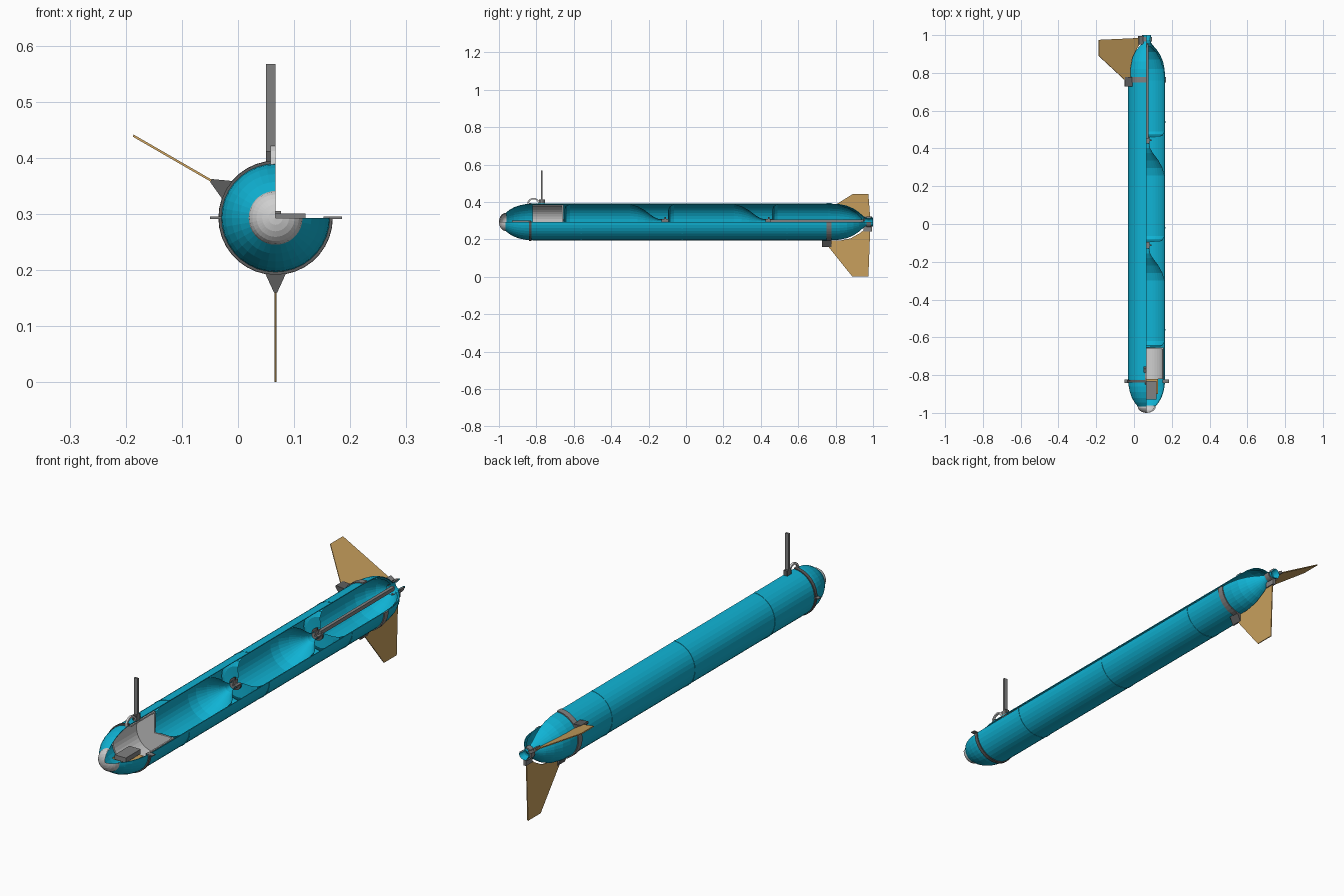
import bpy, bmesh, math
from mathutils import Vector

if "Cube" in bpy.data.objects:
    bpy.data.objects.remove(bpy.data.objects["Cube"])

CX, CZ = 0.067, 0.293          # hull axis, running along y
SEG = 27                       # sides over the 270 degrees left by the cutaway


def material(name, rgb):
    m = bpy.data.materials.new(name)
    m.diffuse_color = (*rgb, 1)
    m.use_nodes = True
    m.node_tree.nodes["Principled BSDF"].inputs["Base Color"].default_value = m.diffuse_color
    return m


TEAL = material("teal", (0.005, 0.45, 0.66))
LIGHT = material("light_grey", (0.62, 0.62, 0.62))
GREY = material("mid_grey", (0.22, 0.22, 0.22))
DARK = material("dark_grey", (0.11, 0.11, 0.11))
TAN = material("tan", (0.58, 0.35, 0.11))


def finish(name, bm, mat):
    bmesh.ops.remove_doubles(bm, verts=bm.verts, dist=1e-5)
    bmesh.ops.recalc_face_normals(bm, faces=bm.faces)
    me = bpy.data.meshes.new(name)
    bm.to_mesh(me)
    bm.free()
    me.materials.append(mat)
    ob = bpy.data.objects.new(name, me)
    bpy.context.collection.objects.link(ob)
    return ob


def revolve(name, profile, mat, start=90, end=360, seg=SEG, closed=False):
    """Sweep (y, r) points round the hull axis, leaving the cut quadrant open."""
    bm = bmesh.new()
    rings = []
    for i in range(seg + 1):
        a = math.radians(start + (end - start) * i / seg)
        rings.append([bm.verts.new((CX + r * math.cos(a), y, CZ + r * math.sin(a)))
                      for y, r in profile])
    n = len(profile)
    for p, q in zip(rings, rings[1:]):
        for j in range(n if closed else n - 1):
            k = (j + 1) % n
            bm.faces.new((p[j], p[k], q[k], q[j]))
    if closed:
        bm.faces.new(rings[0])
        bm.faces.new(rings[-1][::-1])
    return finish(name, bm, mat)


def box(name, lo, hi, mat):
    bm = bmesh.new()
    bmesh.ops.create_cube(bm, size=1)
    for v in bm.verts:
        v.co = [l + (c + 0.5) * (h - l) for l, h, c in zip(lo, hi, v.co)]
    return finish(name, bm, mat)


def band(name, y0, y1, r0, r1, mat):
    return revolve(name, [(y0, r0), (y1, r0), (y1, r1), (y0, r1)], mat, closed=True)


def radial_plate(name, outline, angle, thick, mat):
    """Flat plate from (y, r) outline standing out along a radial direction."""
    a = math.radians(angle)
    out = Vector((math.cos(a), 0, math.sin(a)))
    side = Vector((-math.sin(a), 0, math.cos(a))) * thick / 2
    bm = bmesh.new()
    base = [Vector((CX, y, CZ)) + out * r for y, r in outline]
    f = [bm.verts.new(p - side) for p in base]
    b = [bm.verts.new(p + side) for p in base]
    bm.faces.new(f)
    bm.faces.new(b[::-1])
    for i in range(len(f)):
        j = (i + 1) % len(f)
        bm.faces.new((f[i], b[i], b[j], f[j]))
    return finish(name, bm, mat)


def bracket(name, angle, y0, y1):
    """Wedge tapering from the clamp ring to the fin root."""
    a = math.radians(angle)
    out = Vector((math.cos(a), 0, math.sin(a)))
    side = Vector((-math.sin(a), 0, math.cos(a)))
    bm = bmesh.new()
    rows = []
    for y in (y0, y1):
        c = Vector((CX, y, CZ))
        rows.append([bm.verts.new(c + out * r + side * w)
                     for r, w in ((0.098, -0.019), (0.133, -0.003), (0.133, 0.003), (0.098, 0.019))])
    bm.faces.new(rows[0])
    bm.faces.new(rows[1][::-1])
    for i in range(4):
        j = (i + 1) % 4
        bm.faces.new((rows[0][i], rows[1][i], rows[1][j], rows[0][j]))
    return finish(name, bm, DARK)


# Outer hull shell, nose to tail tube
hull = [(-0.965, 0.048), (-0.945, 0.064), (-0.92, 0.078), (-0.89, 0.089), (-0.86, 0.095),
        (-0.82, 0.098), (-0.56, 0.098), (-0.02, 0.098), (0.54, 0.098), (0.77, 0.098),
        (0.82, 0.095), (0.86, 0.087), (0.895, 0.072), (0.925, 0.052), (0.945, 0.034),
        (0.957, 0.025), (0.975, 0.02), (1.0, 0.024)]
revolve("hull_outer", hull, TEAL)
revolve("hull_inner", [(y, r - 0.003) for y, r in hull], TEAL)
for x0, x1, z0, z1, n in ((0.0, 0.0, 0.095, 0.098, "top"), (0.095, 0.098, 0.0, 0.0, "side")):
    bm = bmesh.new()           # thin cut rims closing the shell edge
    lines = [[bm.verts.new((CX + (r - d if x1 else 0), y, CZ + (r - d if z1 else 0)))
              for y, r in hull] for d in (0, 0.003)]
    for i in range(len(hull) - 1):
        bm.faces.new((lines[0][i], lines[0][i + 1], lines[1][i + 1], lines[1][i]))
    finish("cut_rim_" + n, bm, TEAL)

# Section seams
for i, y in enumerate((-0.56, -0.02, 0.54)):
    band("seam_%d" % i, y - 0.004, y + 0.004, 0.097, 0.0995, TEAL)

# Nose dome
dome = [(-0.965 - 0.035 * math.sin(t * math.pi / 12), 0.048 * math.cos(t * math.pi / 12))
        for t in range(7)]
revolve("nose_dome", dome, LIGHT)
revolve("nose_dome_lining", [(y + 0.004, r * 0.92) for y, r in dome], LIGHT)

# Two pressure tanks with flat front and tapered rear, then the tail tank
for i, y in enumerate((-0.65, -0.093)):
    revolve("tank_%d" % i, [(y - 0.01, 0.012), (y, 0.018), (y - 0.002, 0.065), (y + 0.008, 0.085),
            (y + 0.03, 0.094), (y + 0.35, 0.094), (y + 0.39, 0.084), (y + 0.43, 0.062),
            (y + 0.47, 0.032), (y + 0.495, 0.018), (y + 0.53, 0.013)], TEAL)
revolve("tank_tail", [(0.45, 0.012), (0.462, 0.018), (0.46, 0.065), (0.47, 0.085), (0.49, 0.094),
        (0.76, 0.094), (0.82, 0.089), (0.87, 0.074), (0.91, 0.052), (0.94, 0.022)], TEAL)

# Couplings between the tanks
for i, y in enumerate((-0.112, 0.443)):
    band("coupling_%d" % i, y - 0.018, y + 0.018, 0.003, 0.016, GREY)
    band("coupling_flange_%d" % i, y - 0.004, y + 0.004, 0.003, 0.026, DARK)

# Long rod through the tail tank
box("tail_rod", (CX - 0.004, 0.45, CZ - 0.004), (CX + 0.01, 0.95, CZ + 0.012), GREY)

# Electronics cup, tray and bulkhead in the nose
revolve("electronics_cup", [(-0.82, 0.084), (-0.82, 0.09), (-0.655, 0.09), (-0.655, 0.0),
        (-0.662, 0.0), (-0.662, 0.084)], LIGHT, closed=True)
box("electronics_tray", (CX, -0.93, CZ - 0.012), (CX + 0.053, -0.83, CZ + 0.008), GREY)
box("tray_board", (CX - 0.03, -0.9, CZ - 0.03), (CX + 0.06, -0.82, CZ - 0.022), TAN)

# Front lug ring and side lugs
band("front_ring", -0.84, -0.825, 0.095, 0.1015, DARK)
box("lug_left", (CX - 0.117, -0.843, CZ - 0.002), (CX - 0.095, -0.823, CZ + 0.002), GREY)
box("lug_right", (CX + 0.085, -0.843, CZ - 0.002), (0.185, -0.823, CZ + 0.002), GREY)

# Antenna mast, its foot and the lifting eye
box("antenna", (0.05, -0.774, 0.385), (CX, -0.766, 0.567), GREY)
box("antenna_foot", (0.05, -0.785, 0.385), (CX, -0.755, 0.412), DARK)
bm = bmesh.new()
rows = [[bm.verts.new((x, -0.815 + r * math.cos(i * math.pi / 8), 0.388 + r * math.sin(i * math.pi / 8)))
         for x, r in ((0.058, 0.034), (CX, 0.034), (CX, 0.026), (0.058, 0.026))] for i in range(9)]
for p, q in zip(rows, rows[1:]):
    for j in range(4):
        k = (j + 1) % 4
        bm.faces.new((p[j], p[k], q[k], q[j]))
finish("lifting_eye", bm, LIGHT)

# Tail clamp, brackets, fins and fin tail mounts
band("tail_clamp", 0.75, 0.777, 0.095, 0.102, GREY)
fin = [(0.735, 0.1), (0.89, 0.293), (0.975, 0.293), (0.985, 0.04), (0.955, 0.04),
       (0.93, 0.06), (0.88, 0.088), (0.82, 0.1)]
for name, angle in (("lower", 270), ("upper_left", 150)):
    radial_plate("fin_" + name, fin, angle, 0.004, TAN)
    bracket("fin_bracket_" + name, angle, 0.728, 0.777)
    radial_plate("fin_mount_" + name, [(0.95, 0.022), (0.95, 0.05), (0.995, 0.05), (0.995, 0.022)],
                 angle, 0.012, GREY)
band("tail_collar", 0.965, 0.99, 0.02, 0.028, GREY)
